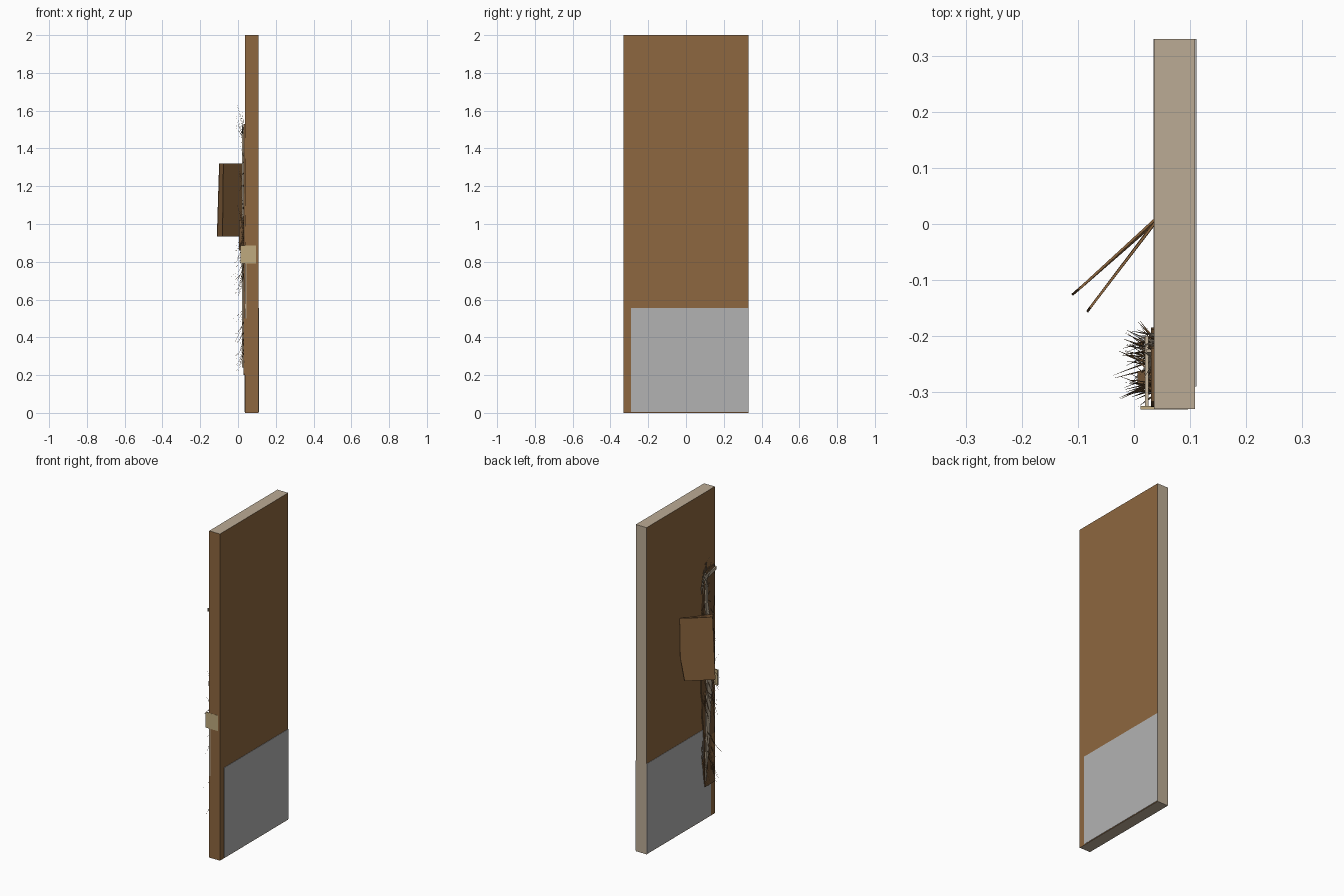
import bpy, math, random
from mathutils import Vector

if "Cube" in bpy.data.objects:
    bpy.data.objects.remove(bpy.data.objects["Cube"])

random.seed(7)


def material(name, rgb):
    m = bpy.data.materials.new(name)
    m.diffuse_color = (*rgb, 1)
    m.use_nodes = True
    m.node_tree.nodes["Principled BSDF"].inputs["Base Color"].default_value = m.diffuse_color
    return m


WOOD = material("wood", (0.27, 0.135, 0.05))
PALE = material("pale_core", (0.50, 0.41, 0.30))
DARK = material("split_wood", (0.16, 0.085, 0.035))
METAL = material("kick_metal", (0.45, 0.45, 0.45))
BRASS = material("brass", (0.52, 0.40, 0.21))


def mesh(name, verts, faces, *mats):
    me = bpy.data.meshes.new(name)
    me.from_pydata(verts, [], faces)
    for m in mats:
        me.materials.append(m)
    ob = bpy.data.objects.new(name, me)
    bpy.context.collection.objects.link(ob)
    return ob


def box(name, lo, hi, *mats):
    v = [(x, y, z) for x in (lo[0], hi[0]) for y in (lo[1], hi[1]) for z in (lo[2], hi[2])]
    f = [(0, 1, 3, 2), (4, 6, 7, 5), (0, 4, 5, 1), (2, 3, 7, 6), (0, 2, 6, 4), (1, 5, 7, 3)]
    return mesh(name, v, f, *mats)


def slab(name, outline, thick, *mats):
    """Flat outline given a thickness vector."""
    n = len(outline)
    t = Vector(thick)
    v = [Vector(p) for p in outline] + [Vector(p) + t for p in outline]
    f = [tuple(range(n))[::-1], tuple(range(n, 2 * n))]
    f += [(i, (i + 1) % n, n + (i + 1) % n, n + i) for i in range(n)]
    return mesh(name, v, f, *mats)


# door leaf, with pale core on the hinge edge, top and bottom
door = box("door_leaf", (0.036, -0.33, 0), (0.109, 0.33, 2), WOOD, PALE)
for p in door.data.polygons:
    if p.normal.y > 0.5 or abs(p.normal.z) > 0.5:
        p.material_index = 1

# kick plates on both sides
for name, x0, x1 in (("kick_plate_left", 0.0345, 0.036), ("kick_plate_right", 0.109, 0.111)):
    box(name, (x0, -0.29, 0.004), (x1, 0.33, 0.555), METAL)

# lock plate on the latch edge, pushed out of line, and a torn pale sliver below it
box("lock_plate", (0.012, -0.331, 0.79), (0.096, -0.324, 0.885), BRASS)
slab("edge_sliver", [(0.036, -0.331, 0.5), (0.044, -0.331, 0.5),
                     (0.046, -0.331, 0.79), (0.036, -0.331, 0.79)], (0, 0.003, 0), PALE)

# ragged torn veneer beside the lock
rows = 18
left, right = [], []
for i in range(rows + 1):
    z = 0.2 + 1.33 * i / rows
    bulge = math.sin(math.pi * i / rows)
    left.append((0.030, -0.225 + 0.03 * bulge + random.uniform(-0.012, 0.012), z))
    right.append((0.030, -0.315 + random.uniform(-0.012, 0.012), z))
slab("torn_veneer", right + left[::-1], (0.006, 0, 0), DARK)

# long pale crack running down the veneer
l, r = [], []
for i in range(15):
    t = i / 14
    z = 0.24 + 1.27 * t
    y = -0.225 - 0.035 * math.sin(math.pi * t) + random.uniform(-0.006, 0.006)
    w = 0.003 + 0.019 * math.sin(math.pi * t)
    l.append((0.022, y + w, z))
    r.append((0.022, y - w, z))
slab("pale_crack", r + l[::-1], (0.008, 0, 0), PALE)

# two split panels swung outward
for name, top, bottom, hinge in (
        ("split_panel_outer", (-0.100, -0.115), (-0.112, -0.125), 0.010),
        ("split_panel_inner", (-0.080, -0.148), (-0.085, -0.155), 0.004)):
    pts = [(0.036, hinge, 1.32), (*top, 1.32), (*bottom, 0.935),
           (0.018, hinge - 0.022, 0.935), (0.034, hinge - 0.004, 1.08)]
    slab(name, pts, (0.003, -0.003, 0), WOOD)


def splinters(name, count, zs, rise, ys, reach, width, mat):
    """Curved tapering spikes that peel away from the door face."""
    verts, faces = [], []
    for _ in range(count):
        z, y = random.uniform(*zs), random.uniform(*ys)
        dz, out = random.uniform(*rise), random.uniform(*reach)
        dy = random.uniform(-0.035, 0.035)
        w = random.uniform(0.5, 1) * width
        base = len(verts)
        n = 5
        for k in range(n + 1):
            t = k / n
            s = w * (1 - t) + 0.0002
            c = Vector((0.034 - out * t ** 1.8, max(y + dy * t * t, -0.326), z + dz * t))
            verts += [c + Vector(o) for o in ((-s * 0.6, 0, 0), (s * 0.4, s, 0), (s * 0.4, -s, 0))]
        for k in range(n):
            for j in range(3):
                a, b = base + k * 3 + j, base + k * 3 + (j + 1) % 3
                faces.append((a, b, b + 3, a + 3))
        faces.append((base + 2, base + 1, base))
        faces.append((base + 3 * n, base + 3 * n + 1, base + 3 * n + 2))
    mesh(name, verts, faces, mat)


# splinter clusters along the break
splinters("splinters_top", 14, (1.3, 1.5), (0.08, 0.2), (-0.25, -0.19), (0.01, 0.05), 0.004, PALE)
splinters("splinters_upper", 22, (1.0, 1.35), (-0.2, 0.15), (-0.3, -0.2), (0.01, 0.045), 0.005, DARK)
splinters("splinters_middle", 22, (0.75, 0.98), (-0.2, -0.08), (-0.3, -0.2), (0.02, 0.08), 0.005, DARK)
splinters("splinters_rising", 8, (0.8, 1.0), (0.1, 0.25), (-0.31, -0.22), (0.015, 0.05), 0.004, DARK)
splinters("splinters_lower", 24, (0.35, 0.62), (-0.16, -0.06), (-0.3, -0.2), (0.01, 0.06), 0.004, DARK)

# bent fragments lying on the break
slab("fragment_top", [(0.026, -0.2, 1.47), (0.026, -0.325, 1.5), (0.026, -0.325, 1.52),
                      (0.026, -0.2, 1.49)], (-0.006, 0, 0), PALE)
box("fragment_lock", (0.006, -0.285, 0.86), (0.03, -0.262, 1.02), DARK)
box("fragment_bottom", (0.030, -0.325, 0.21), (0.036, -0.29, 0.5), WOOD)
